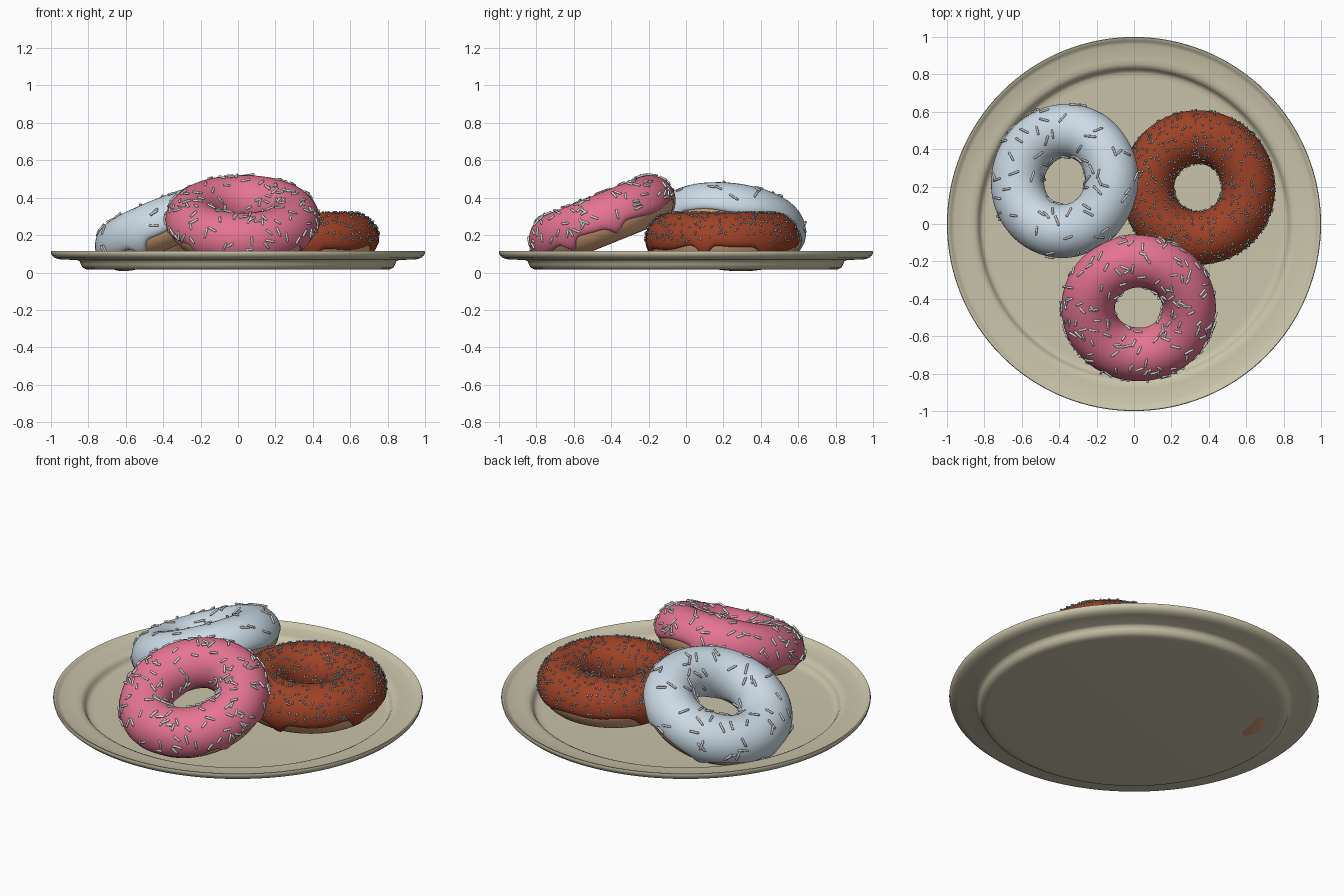
import bpy, bmesh, random
from math import sin, cos, pi, radians, exp, sqrt
from mathutils import Vector, Matrix

if "Cube" in bpy.data.objects:
    bpy.data.objects.remove(bpy.data.objects["Cube"], do_unlink=True)

RING = 0.27      # ring radius of every doughnut
DOUGH = 0.131    # dough tube radius
ICED = 0.143     # tube radius including icing


def material(name, *srgb):
    lin = [((c / 255 + 0.055) / 1.055) ** 2.4 for c in srgb] + [1]
    m = bpy.data.materials.new(name)
    m.use_nodes = True
    m.diffuse_color = lin
    m.node_tree.nodes["Principled BSDF"].inputs["Base Color"].default_value = lin
    return m


CERAMIC = material("stone_ceramic", 202, 196, 170)
DOUGH_TAN = material("baked_dough", 216, 166, 126)
PINK = material("pink_icing", 230, 116, 146)
WHITE = material("pale_icing", 204, 219, 231)
CHOCOLATE = material("chocolate_icing", 160, 66, 38)
MINT = material("pale_sprinkle", 210, 224, 218)
GREY = material("grey_sprinkle", 198, 198, 198)
BLUE = material("blue_bead", 165, 192, 200)


def finish(bm, name, mat, matrix=None):
    bmesh.ops.remove_doubles(bm, verts=bm.verts, dist=1e-5)
    bmesh.ops.recalc_face_normals(bm, faces=bm.faces)
    mesh = bpy.data.meshes.new(name)
    bm.to_mesh(mesh)
    bm.free()
    mesh.shade_smooth()
    mesh.set_sharp_from_angle(angle=radians(50))
    mesh.materials.append(mat)
    obj = bpy.data.objects.new(name, mesh)
    bpy.context.collection.objects.link(obj)
    if matrix:
        obj.matrix_world = matrix
    return obj


def revolve(section, steps, closed):
    """Sweep section(u), a list of (radius, height), around z."""
    bm = bmesh.new()
    rings = []
    for i in range(steps):
        u = 2 * pi * i / steps
        rings.append([bm.verts.new((r * cos(u), r * sin(u), z)) for r, z in section(u)])
    count = len(rings[0])
    for i in range(steps):
        a, b = rings[i], rings[(i + 1) % steps]
        for j in range(count if closed else count - 1):
            k = (j + 1) % count
            bm.faces.new((a[j], b[j], b[k], a[k]))
    return bm


def tube_point(angle, radius):
    return RING + radius * cos(angle), radius * sin(angle)


def make_dough(name, matrix):
    section = [tube_point(2 * pi * j / 32, DOUGH) for j in range(32)]
    finish(revolve(lambda u: section, 80, True), name + "_dough", DOUGH_TAN, matrix)


def make_icing(name, matrix, mat, drips, phase):
    # wavy lower edge with narrow drips on the outside, rounded lip at both ends
    def section(u):
        low = -20 + 6 * sin(3 * u + phase) + 3 * sin(7 * u + 2 * phase)
        for n, d in enumerate(drips):
            gap = (u - radians(d) + pi) % (2 * pi) - pi
            low -= (24 + 7 * (n % 3)) * exp(-(gap / 0.10) ** 2)
        high = 212 + 8 * sin(4 * u + phase)
        points = []
        for j in range(37):
            t = 0.5 - 0.5 * cos(pi * j / 36)
            edge = min(1, min(t, 1 - t) * 14)
            thick = sqrt(1 - (1 - edge) ** 2)
            radius = DOUGH - 0.003 + (ICED - DOUGH + 0.003) * thick
            points.append(tube_point(radians(low + (high - low) * t), radius))
        return points
    finish(revolve(section, 180, True), name + "_icing", mat, matrix)


def make_sprinkles(name, matrix, mat, count, length, radius, seed):
    rng = random.Random(seed)
    bm = bmesh.new()
    placed = 0
    while placed < count:
        u, a = rng.uniform(0, 2 * pi), radians(rng.uniform(-5, 190))
        if rng.random() * (RING + ICED) > RING + ICED * cos(a):
            continue
        placed += 1
        normal = Vector((cos(u) * cos(a), sin(u) * cos(a), sin(a)))
        along = Vector((-sin(u), cos(u), 0))
        turn = rng.uniform(0, 2 * pi)
        axis = along * cos(turn) + normal.cross(along) * sin(turn)
        axis = (axis + normal * rng.uniform(-0.15, 0.15)).normalized()
        r, z = tube_point(a, ICED + radius * 0.5)
        place = Matrix.Translation((r * cos(u), r * sin(u), z))
        place = place @ axis.to_track_quat('Z', 'Y').to_matrix().to_4x4()
        # a small ball pulled apart into a capsule
        half = length * rng.uniform(0.8, 1.15) / 2 - radius
        ball = bmesh.ops.create_uvsphere(bm, u_segments=8, v_segments=5, radius=radius)
        for v in ball["verts"]:
            v.co.z += half if v.co.z > 0 else -half
            v.co = place @ v.co
    finish(bm, name + "_sprinkles", mat, matrix)


def doughnut(name, centre, tilt, high_side, icing, drips, sprinkle, count, length, radius, seed):
    # lift the rim that points along high_side
    az = radians(high_side)
    axis = Vector((cos(az), sin(az), 0)).cross(Vector((0, 0, 1)))
    matrix = Matrix.Translation(centre) @ Matrix.Rotation(radians(tilt), 4, axis)
    make_dough(name, matrix)
    make_icing(name, matrix, icing, drips, seed)
    make_sprinkles(name, matrix, sprinkle, count, length, radius, seed)


# plate: underside from the centre out, over the rim, back along the top
PLATE = [(0, .015), (.79, .015), (.815, .018), (.832, .028), (.84, .045), (.846, .06),
         (.86, .067), (.95, .07), (.98, .078), (.995, .092), (1, .108), (.997, .115),
         (.988, .114), (.978, .102), (.96, .094), (.88, .091), (.855, .088), (.838, .08),
         (.828, .065), (.82, .048), (.805, .041), (.78, .039), (0, .039)]
finish(revolve(lambda u: PLATE, 128, False), "plate", CERAMIC)

# three doughnuts, two of them leaning on their neighbours
doughnut("chocolate_doughnut", (.342, .195, .178), 0, 0, CHOCOLATE,
         (35, -15, 277, 150, 215), BLUE, 750, .0125, .0055, 2)
doughnut("pale_doughnut", (-.37, .23, .239), 22, -15, WHITE,
         (115, 178, 240, 60, 310), GREY, 75, .06, .0065, 5)
doughnut("pink_doughnut", (.025, -.447, .277), 22, 90, PINK,
         (8, -32, 100, 165, 235), MINT, 170, .05, .0065, 9)
